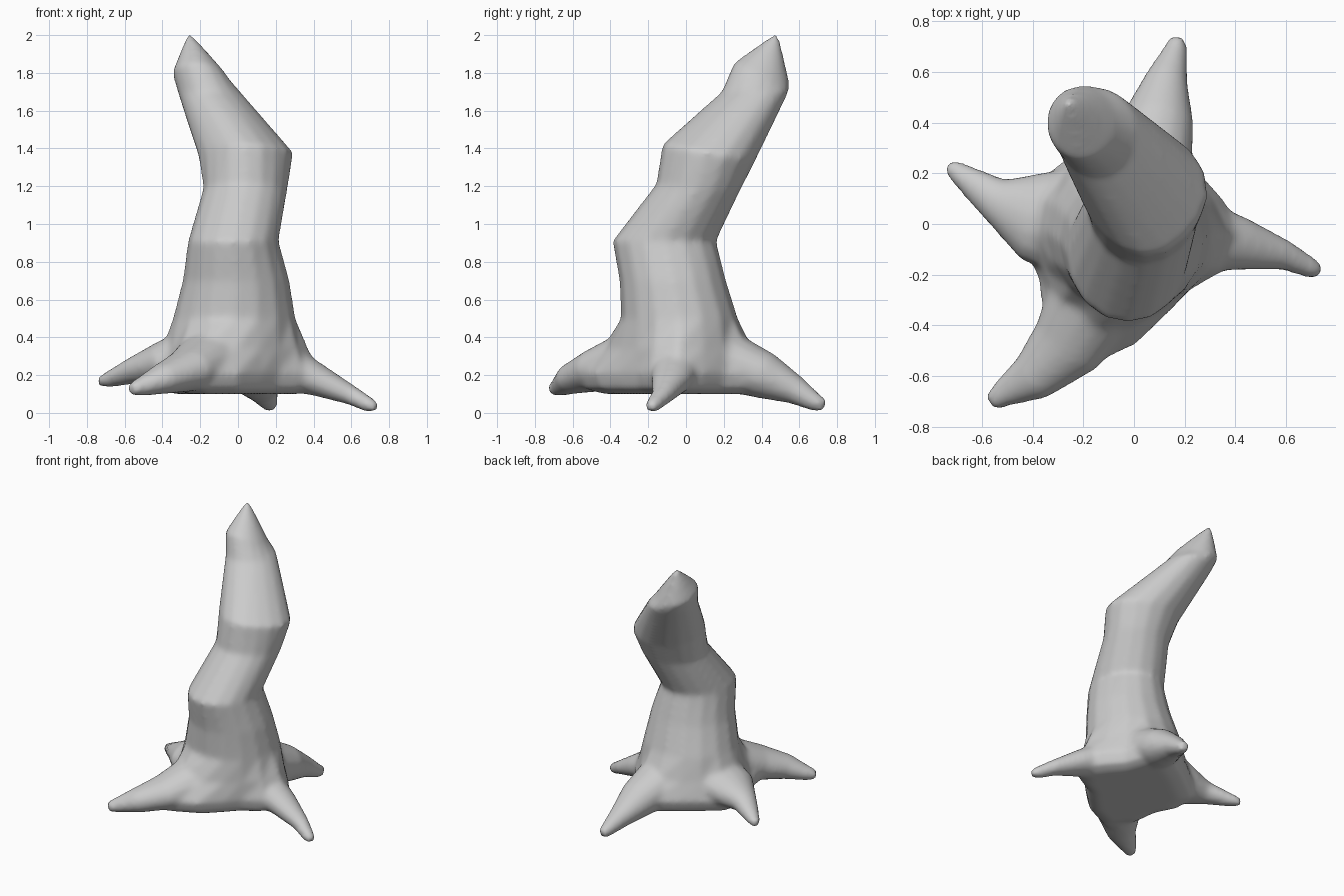
import bpy, bmesh, math
from mathutils import Vector

if "Cube" in bpy.data.objects:
    bpy.data.objects.remove(bpy.data.objects["Cube"])

N = 16
ANG = [2 * math.pi * i / N for i in range(N)]


def loft(bm, rings):
    """Skin a list of point rings and close both ends."""
    rows = [[bm.verts.new(p) for p in r] for r in rings]
    for a, b in zip(rows, rows[1:]):
        for i in range(N):
            j = (i + 1) % N
            bm.faces.new((a[i], a[j], b[j], b[i]))
    bm.faces.new(rows[0][::-1])
    bm.faces.new(rows[-1])


def oval(cx, cy, z, rx, ry, tilt=0.0, dent=0.0, pinch=0.0):
    """Tilted oval; dent flattens its front left corner, pinch its front right."""
    ring = []
    for a in ANG:
        c, s = math.cos(a), math.sin(a)
        k = 1 - dent * max(0, -(c + s) / 1.414) ** 3 - pinch * max(0, (c - s) / 1.414) ** 3
        ring.append(Vector((cx + rx * c * k, cy + ry * s * k, z + tilt * ry * s * k)))
    return ring


def root(bm, path):
    """Tapered tube; each stop is x, y, z, half width, half height."""
    rings = []
    pts = [Vector(p[:3]) for p in path]
    for k, p in enumerate(path):
        d = pts[min(k + 1, len(pts) - 1)] - pts[max(k - 1, 0)]
        side = Vector((-d.y, d.x, 0)).normalized()
        up = d.cross(side).normalized()
        rings.append([pts[k] + side * p[3] * math.cos(a) + up * p[4] * math.sin(a)
                      for a in ANG])
    loft(bm, rings)


bm = bmesh.new()

# Trunk: webbed star-shaped foot rising into a bent, leaning stem
foot = [.46, .39, .37, .50, .50, .43, .42, .48,
        .47, .42, .51, .59, .44, .34, .31, .38]


def star(z, k):
    return [Vector((k * r * math.cos(a), -.05 + k * r * math.sin(a), z))
            for r, a in zip(foot, ANG)]


stem = [
    oval(-.02, -.035, .50, .325, .31),
    oval(-.01, -.07, .70, .283, .283),
    oval(-.025, -.115, .91, .24, .275),
    oval(.04, .058, 1.19, .228, .225, -.1, .05, .06),
    oval(.037, .105, 1.38, .268, .262, -.18, .2, .14),
    oval(-.155, .365, 1.70, .168, .18, 0, .05),
    oval(-.21, .40, 1.80, .138, .148, -.35),
    oval(-.26, .483, 2.015, .004, .004),
]
mid = [a.lerp(b, .55) for a, b in zip(star(.34, 1), stem[0])]
for p in mid:
    p.z = .34
loft(bm, [star(.1, .72), star(.13, .91), star(.21, .98), mid] + stem)

# Four roots
root(bm, [(.15, -.03, .28, .17, .15), (.43, -.08, .17, .105, .085),
          (.60, -.125, .093, .06, .053), (.70, -.175, .04, .042, .041),
          (.735, -.19, .028, .027, .027)])
root(bm, [(.03, .15, .30, .2, .17), (.10, .42, .195, .14, .125),
          (.13, .58, .12, .083, .077), (.165, .69, .053, .047, .048),
          (.172, .735, .04, .035, .035)])
root(bm, [(-.15, .0, .31, .24, .18), (-.40, .03, .26, .18, .12),
          (-.55, .10, .225, .088, .073), (-.69, .20, .175, .047, .042),
          (-.735, .235, .165, .027, .027)])
root(bm, [(-.13, -.25, .29, .2, .17), (-.265, -.48, .225, .15, .115),
          (-.40, -.605, .18, .10, .083), (-.525, -.675, .135, .053, .048),
          (-.565, -.71, .125, .038, .033)])

bmesh.ops.recalc_face_normals(bm, faces=bm.faces)
mesh = bpy.data.meshes.new("tree_stump")
bm.to_mesh(mesh)
bm.free()
stump = bpy.data.objects.new("tree_stump", mesh)
bpy.context.collection.objects.link(stump)

# Fuse trunk and roots into one skin and soften the joins
fuse = stump.modifiers.new("fuse", 'REMESH')
fuse.mode = 'VOXEL'
fuse.voxel_size = .016
fuse.use_smooth_shade = True
soft = stump.modifiers.new("soften", 'SMOOTH')
soft.factor = .5
soft.iterations = 12
